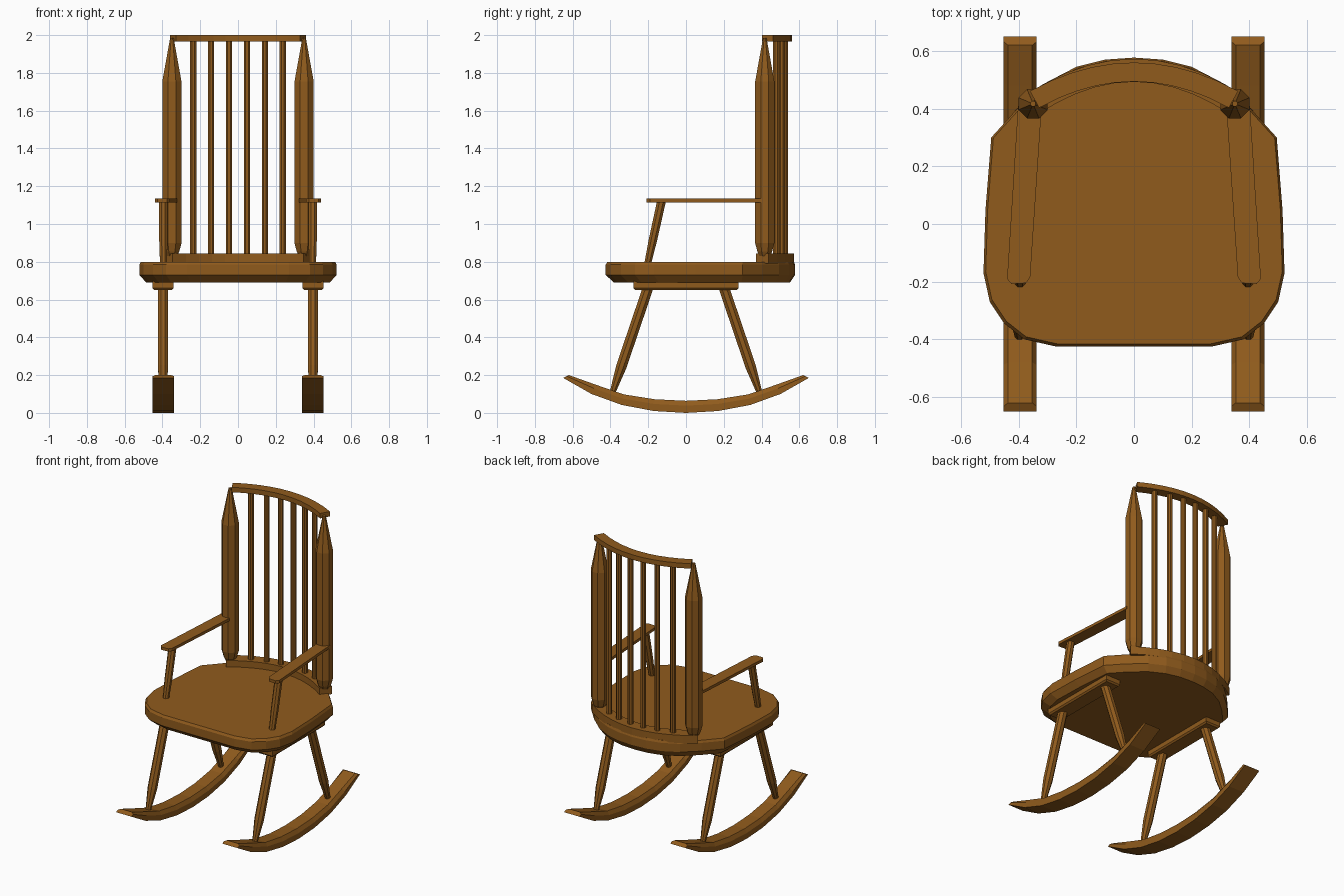
import bpy, bmesh, math
from mathutils import Vector

if "Cube" in bpy.data.objects:
    bpy.data.objects.remove(bpy.data.objects["Cube"])

wood = bpy.data.materials.new("brown_wood")
wood.diffuse_color = (0.28, 0.105, 0.012, 1)
wood.use_nodes = True
wood.node_tree.nodes["Principled BSDF"].inputs["Base Color"].default_value = wood.diffuse_color


def loft(name, rings):
    """Skin a list of equal-length point rings and cap both ends."""
    bm = bmesh.new()
    vs = [[bm.verts.new(p) for p in r] for r in rings]
    n = len(vs[0])
    for a, b in zip(vs, vs[1:]):
        for i in range(n):
            j = (i + 1) % n
            bm.faces.new((a[i], a[j], b[j], b[i]))
    bm.faces.new(vs[0])
    bm.faces.new(vs[-1])
    bmesh.ops.recalc_face_normals(bm, faces=bm.faces)
    me = bpy.data.meshes.new(name)
    bm.to_mesh(me)
    bm.free()
    me.materials.append(wood)
    ob = bpy.data.objects.new(name, me)
    bpy.context.collection.objects.link(ob)
    return ob


def turned(name, a, b, profile, sides=8):
    """Turned rod from a to b; profile is (fraction along, radius)."""
    a, b = Vector(a), Vector(b)
    q = (b - a).to_track_quat('Z', 'Y')
    rings = []
    for t, r in profile:
        c = a.lerp(b, t)
        angs = [math.tau * (i + 0.5) / sides for i in range(sides)]
        rings.append([c + q @ Vector((r * math.cos(k), r * math.sin(k), 0)) for k in angs])
    return loft(name, rings)


def curved_rail(name, y0, bend, xmax, half, z0, z1, steps=10):
    """Bowed rail of rectangular section following y = y0 - bend x^2."""
    rings = []
    for i in range(steps + 1):
        x = xmax * (2 * i / steps - 1)
        c = Vector((x, y0 - bend * x * x, 0))
        n = Vector((2 * bend * x, 1, 0)).normalized() * half
        rings.append([(p.x, p.y, z) for p, z in
                      ((c - n, z0), (c + n, z0), (c + n, z1), (c - n, z1))])
    return loft(name, rings)


# Seat: rounded outline with a chamfered underside
half = [(0.27, -0.425), (0.38, -0.40), (0.45, -0.345), (0.50, -0.27), (0.522, -0.17),
        (0.515, 0.05), (0.495, 0.30), (0.40, 0.405), (0.30, 0.493), (0.20, 0.545), (0.10, 0.57)]
outline = half + [(0, 0.577)] + [(-x, y) for x, y in reversed(half)]
loft("seat", [[(x * s, 0.2 + (y - 0.2) * s, z) for x, y in outline]
              for s, z in ((0.93, 0.69), (1, 0.73), (1, 0.785), (0.985, 0.80))])

# Bowed rails at the bottom and top of the back
curved_rail("back_base_rail", 0.533, 0.95, 0.37, 0.04, 0.79, 0.843)
curved_rail("crest_rail", 0.527, 0.80, 0.345, 0.033, 1.967, 2.0)

# Back spindles
for i in range(6):
    x = (i - 2.5) * 0.095
    y = 0.525 - 0.85 * x * x
    turned("back_spindle", (x, y, 0.83), (x, y, 1.975), [(0, 0.018), (1, 0.018)])

# Rocker side profile: bottom and top heights along y
rocker = [(-0.65, 0.185, -0.62, 0.20), (-0.50, 0.10, -0.48, 0.15), (-0.34, 0.042, -0.33, 0.098),
          (-0.17, 0.01, -0.165, 0.072), (0, 0, 0, 0.064)]
rocker += [(-a, b, -c, d) for a, b, c, d in rocker[-2::-1]]

for s, side in ((-1, "left"), (1, "right")):
    # Tapered back post
    turned(side + "_back_post", (s * 0.35, 0.417, 0.83), (s * 0.35, 0.417, 1.985),
           [(0, 0.03), (0.02, 0.042), (0.06, 0.055), (0.8, 0.055), (1, 0.01)])

    # Flat armrest with clipped front corners
    arm = [(0.36, -0.185), (0.375, -0.205), (0.425, -0.208), (0.44, -0.19), (0.402, 0.41), (0.32, 0.41)]
    loft(side + "_armrest", [[(s * x, y, z) for x, y in arm] for z in (1.115, 1.134)])
    turned(side + "_arm_support", (s * 0.395, -0.205, 0.78), (s * 0.395, -0.13, 1.12),
           [(0, 0.019), (0.4, 0.024), (1, 0.025)])

    # Cleat under the seat
    loft(side + "_seat_cleat",
         [[(s * 0.397 + u * (0.055 - c), v * (0.277 - c), z)
           for u, v in ((-1, -1), (1, -1), (1, 1), (-1, 1))]
          for z, c in ((0.65, 0.008), (0.66, 0), (0.70, 0))])

    # Splayed legs
    for d, end in ((-1, "front"), (1, "back")):
        turned(side + "_" + end + "_leg", (s * 0.397, d * 0.395, 0.09), (s * 0.397, d * 0.2, 0.665),
               [(0, 0.016), (0.06, 0.018), (0.27, 0.03), (1, 0.03)])

    # Curved rocker with chamfered top edges
    rings = []
    for yb, zb, yt, zt in rocker:
        ym, zm = yb + (yt - yb) * 0.6, zb + (zt - zb) * 0.6
        rings.append([(s * 0.395 + u * w, y, z) for u, w, y, z in (
            (-1, 0.057, yb, zb), (1, 0.057, yb, zb), (1, 0.057, ym, zm),
            (1, 0.042, yt, zt), (-1, 0.042, yt, zt), (-1, 0.057, ym, zm))])
    loft(side + "_rocker", rings)
